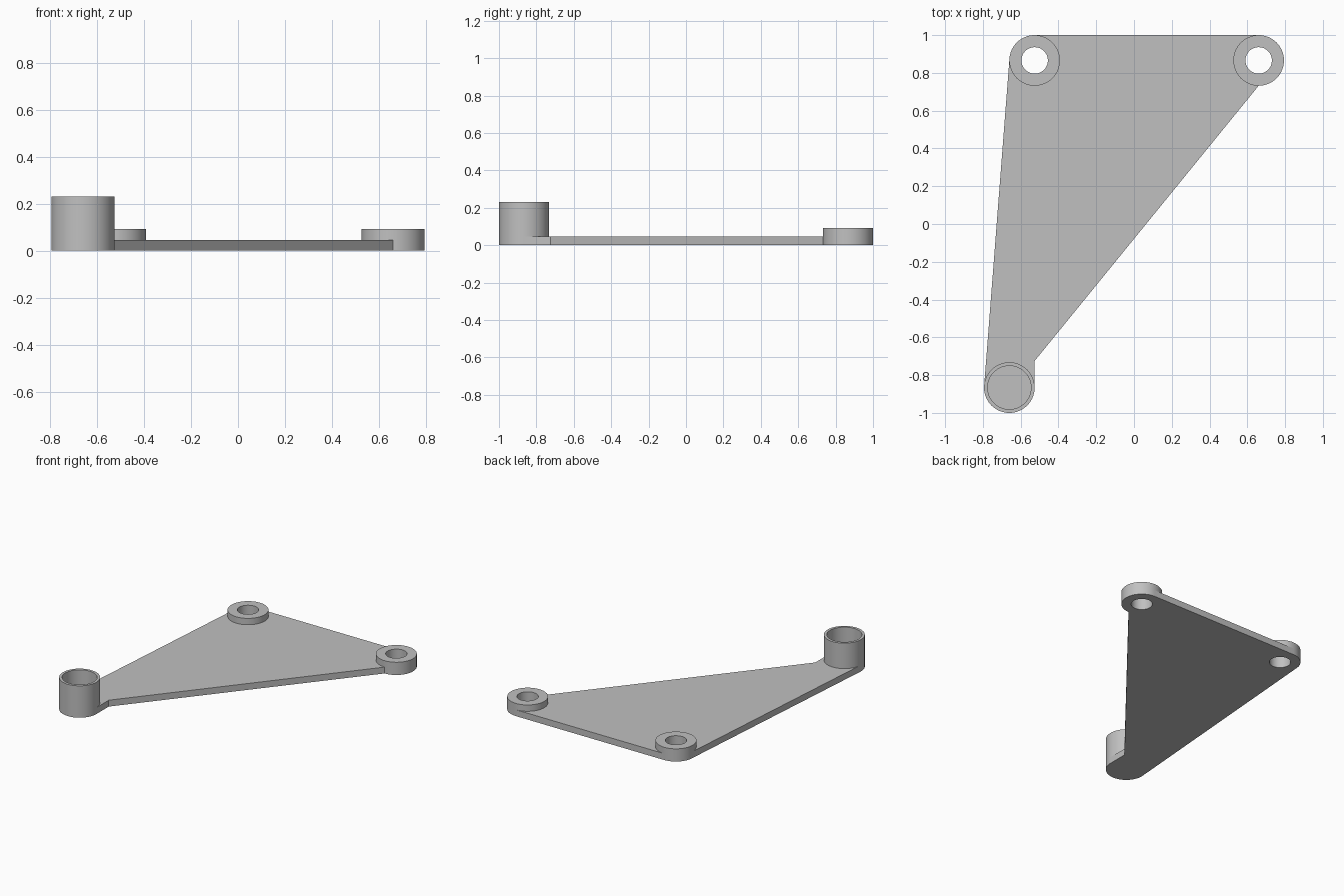
import bpy
import bmesh
from math import cos, sin, tau

if "Cube" in bpy.data.objects:
    bpy.data.objects.remove(bpy.data.objects["Cube"])

SEGMENTS = 64
PLATE_TOP = 0.046
RADIUS = 0.134
HOLE = 0.07
BACK_RIGHT = (-0.526, 0.866)
BACK_LEFT = (0.66, 0.866)
FRONT = (-0.66, -0.866)

grey = bpy.data.materials.new("Light Grey")
grey.use_nodes = True
colour = (0.53, 0.53, 0.53, 1)
grey.diffuse_color = colour
grey.node_tree.nodes["Principled BSDF"].inputs["Base Color"].default_value = colour


def arc(centre, radius, start, turns):
    """Points around a centre; start and turns are fractions of a circle."""
    steps = round(SEGMENTS * turns)
    angles = [tau * (start + i / SEGMENTS) for i in range(steps + 1)]
    return [(centre[0] + radius * cos(a), centre[1] + radius * sin(a)) for a in angles]


def finish(bm, name):
    bmesh.ops.recalc_face_normals(bm, faces=bm.faces)
    mesh = bpy.data.meshes.new(name)
    bm.to_mesh(mesh)
    bm.free()
    mesh.materials.append(grey)
    obj = bpy.data.objects.new(name, mesh)
    bpy.context.collection.objects.link(obj)
    bpy.ops.object.select_all(action="DESELECT")
    obj.select_set(True)
    bpy.context.view_layer.objects.active = obj
    bpy.ops.object.shade_smooth_by_angle()
    return obj


def make_plate(name, loops, height):
    """Extrude an outline with holes upward from the ground."""
    bm = bmesh.new()
    for loop in loops:
        verts = [bm.verts.new((x, y, 0)) for x, y in loop]
        for a, b in zip(verts, verts[1:] + verts[:1]):
            bm.edges.new((a, b))
    bmesh.ops.triangle_fill(bm, edges=bm.edges[:], use_beauty=True)
    result = bmesh.ops.extrude_face_region(bm, geom=bm.faces[:], use_keep_orig=True)
    top = [g for g in result["geom"] if isinstance(g, bmesh.types.BMVert)]
    bmesh.ops.translate(bm, verts=top, vec=(0, 0, height))
    return finish(bm, name)


def make_sleeve(name, centre, inner, height):
    """Straight tube standing on the plate, with a flat rim."""
    bm = bmesh.new()
    profile = [(RADIUS, PLATE_TOP), (RADIUS, height), (inner, height), (inner, PLATE_TOP)]
    rings = []
    for radius, z in profile:
        points = arc(centre, radius, 0, 1)[:-1]
        rings.append([bm.verts.new((x, y, z)) for x, y in points])
    for low, high in zip(rings, rings[1:] + rings[:1]):
        for i in range(SEGMENTS):
            j = (i + 1) % SEGMENTS
            bm.faces.new((low[i], low[j], high[j], high[i]))
    return finish(bm, name)


# Triangular base plate with rounded ends, a notch by the cup and two bolt holes
outline = (
    arc(BACK_LEFT, RADIUS, -0.25, 0.5)
    + arc(BACK_RIGHT, RADIUS, 0.25, 0.25)
    + arc(FRONT, RADIUS, 0.5, 0.5)
    + [(FRONT[0] + RADIUS, -0.725)]
)
holes = [arc(c, HOLE, 0, 1)[:-1] for c in (BACK_LEFT, BACK_RIGHT)]
make_plate("base_plate", [outline] + holes, PLATE_TOP)

# Bolt bosses around the holes
make_sleeve("back_left_boss", BACK_LEFT, HOLE, 0.092)
make_sleeve("back_right_boss", BACK_RIGHT, HOLE, 0.092)

# Thin-walled cup at the front corner, closed below by the plate
make_sleeve("front_cup", FRONT, 0.115, 0.23)
